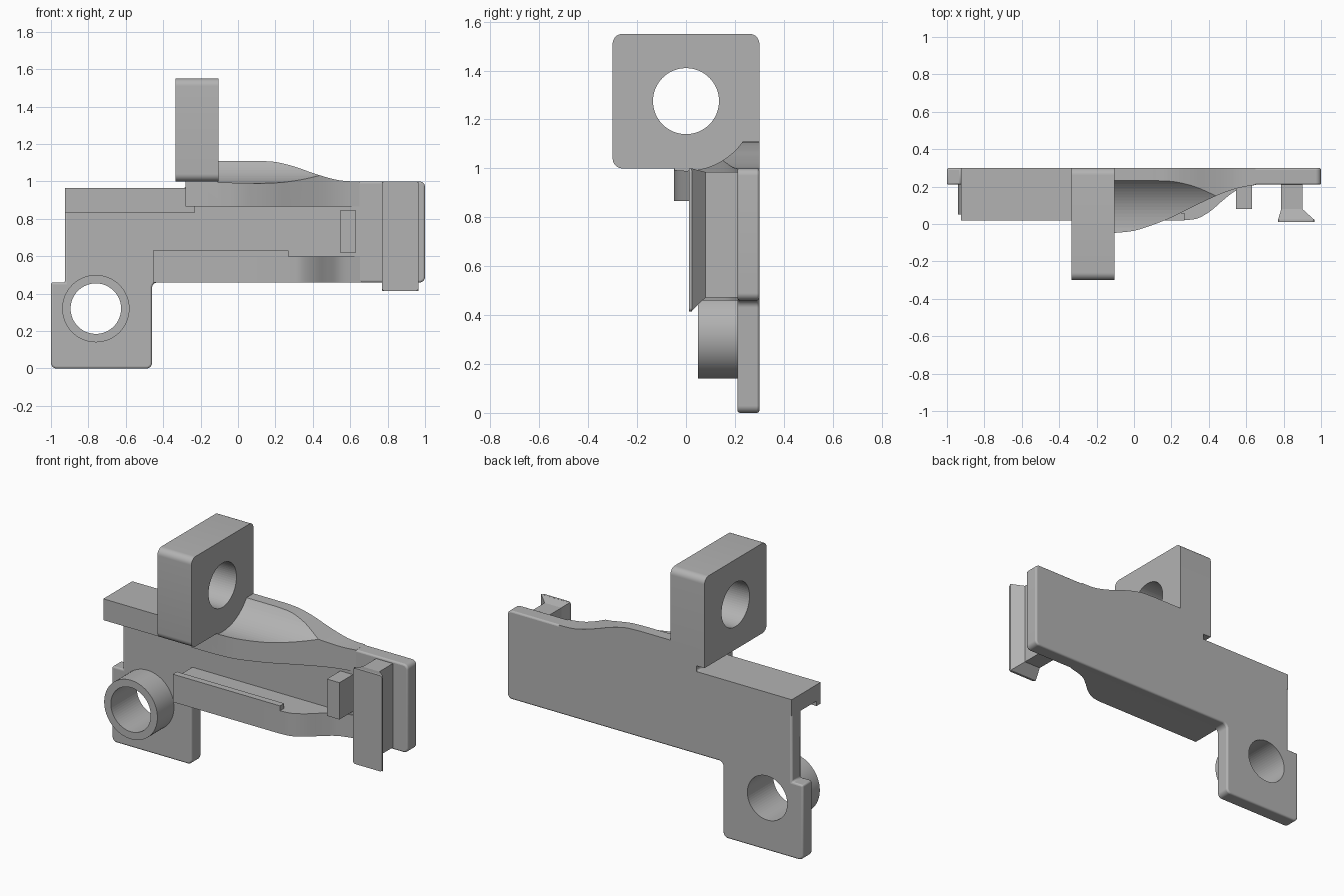
import bpy, bmesh, math
from mathutils import Vector

cube = bpy.data.objects.get("Cube")
if cube:
    bpy.data.objects.remove(cube, do_unlink=True)

grey = bpy.data.materials.new("plain grey")
grey.use_nodes = True
grey.diffuse_color = (0.45, 0.45, 0.45, 1)
grey.node_tree.nodes["Principled BSDF"].inputs["Base Color"].default_value = (0.45, 0.45, 0.45, 1)


def place(axis, a, b, d):
    """Put a 2D outline point (a, b) at depth d along the axis."""
    return {"x": (d, a, b), "y": (a, d, b), "z": (a, b, d)}[axis]


def loft(name, axis, start, d0, end, d1):
    """Solid between two matching outlines."""
    bm = bmesh.new()
    low = [bm.verts.new(place(axis, a, b, d0)) for a, b in start]
    high = [bm.verts.new(place(axis, a, b, d1)) for a, b in end]
    bm.faces.new(low)
    bm.faces.new(high)
    n = len(low)
    for i in range(n):
        j = (i + 1) % n
        bm.faces.new((low[i], low[j], high[j], high[i]))
    bmesh.ops.recalc_face_normals(bm, faces=bm.faces)
    mesh = bpy.data.meshes.new(name)
    bm.to_mesh(mesh)
    bm.free()
    mesh.materials.append(grey)
    obj = bpy.data.objects.new(name, mesh)
    bpy.context.collection.objects.link(obj)
    return obj


def prism(name, axis, outline, lo, hi):
    return loft(name, axis, outline, lo, outline, hi)


def rect(a0, a1, b0, b1):
    return [(a0, b0), (a1, b0), (a1, b1), (a0, b1)]


def circle(a, b, r, n=64):
    steps = [math.tau * i / n for i in range(n)]
    return [(a + r * math.cos(t), b + r * math.sin(t)) for t in steps]


def rounded(corners, n=8):
    """Outline with a corner radius given for each (a, b, radius)."""
    out = []
    for i, (a, b, r) in enumerate(corners):
        p = Vector((a, b))
        u = (Vector(corners[i - 1][:2]) - p).normalized()
        v = (Vector(corners[(i + 1) % len(corners)][:2]) - p).normalized()
        if r == 0:
            out.append((a, b))
            continue
        for k in range(n + 1):
            t = math.pi / 2 * k / n
            out.append(tuple(p + u * r * (1 - math.sin(t)) + v * r * (1 - math.cos(t))))
    return out


def smooth(pts, n=5):
    """Catmull-Rom curve through the points."""
    p = [Vector(q) for q in pts]
    p = [2 * p[0] - p[1]] + p + [2 * p[-1] - p[-2]]
    out = []
    for i in range(1, len(p) - 2):
        a, b, c, d = p[i - 1:i + 3]
        for k in range(n):
            t = k / n
            out.append(tuple((2 * b + (c - a) * t + (2 * a - 5 * b + 4 * c - d) * t * t
                              + (3 * b - a - 3 * c + d) * t ** 3) / 2))
    return out + [tuple(pts[-1])]


def boolean(obj, tool, operation="DIFFERENCE"):
    mod = obj.modifiers.new("boolean", "BOOLEAN")
    mod.operation, mod.object, mod.solver = operation, tool, "EXACT"
    tool.hide_render = True
    tool.hide_set(True)


def bevel(obj, width):
    mod = obj.modifiers.new("bevel", "BEVEL")
    mod.width, mod.segments, mod.limit_method = width, 3, "ANGLE"


# Back plate with the lower left tab
plate = prism("back_plate", "y", rounded([
    (-1, 0, .03), (-.46, 0, .03), (-.46, .46, .03), (1, .46, .03), (1, 1, .03),
    (-.28, 1, 0), (-.28, .965, 0), (-.925, .965, 0), (-.925, .46, 0), (-1, .46, 0)]), .21, .3)
bevel(plate, .01)

# Round boss with a hole through it and the plate
boss = prism("boss_ring", "y", circle(-.76, .32, .18), .05, .22)
bore = prism("boss_bore_cutter", "y", circle(-.76, .32, .135), -.1, .5)
boolean(plate, bore)
boolean(boss, bore)

# Upper ledge with a down-turned lip
prism("upper_ledge", "x", [(.3, .965), (.02, .965), (.02, .835), (.06, .835),
                           (.06, .865), (.3, .865)], -.925, -.23)

# Curved flange: plan outline meets the hump profile, then a round trough is cut
front = smooth([(-.105, -.048), (0, -.036), (.1, -.005), (.2, .035), (.3, .085),
                (.45, .155), (.55, .19), (.65, .21)])
flange = prism("curved_flange", "z", [(-.28, -.05)] + front + [(.65, .3), (-.28, .3)], .867, 1.2)
hump = smooth([(.1, 1.11), (.2, 1.104), (.3, 1.08), (.4, 1.045), (.5, 1.015), (.58, 1.002), (.7, 1)])
profile = prism("hump_profile_cutter", "y", [(-.4, 1.11)] + hump + [(.7, .8), (-.4, .8)], -.5, .5)
trough = prism("trough_cutter", "x", circle(0, 1.275, .285, 96), -.106, .8)
boolean(flange, profile, "INTERSECT")
boolean(flange, trough)

# Upright mounting block with a cross hole
block = prism("mounting_block", "x", rounded([
    (-.3, 1, .04), (.3, 1, 0), (.3, 1.55, .04), (-.3, 1.55, .04)]), -.335, -.105)
boolean(block, prism("block_hole_cutter", "x", circle(0, 1.275, .135), -.6, .2))

# Lower shelf, curving back into the plate, with an upturned lip
sweep = smooth([(.27, .02), (.34, .03), (.41, .07), (.48, .13), (.55, .18), (.66, .212)])
prism("lower_shelf", "z", [(-.455, .02)] + sweep + [(.66, .25), (-.455, .25)], .46, .6)
prism("lower_shelf_lip", "z", rect(-.455, .27, .02, .06), .59, .63)

# Small stop tab
prism("stop_tab", "z", rect(.545, .63, .08, .22), .62, .845)

# Flared rail at the end
neck = rect(.787, .9, .472, .985)
prism("rail_neck", "y", neck, .075, .22)
loft("rail_flare", "y", neck, .08, rect(.77, .965, .415, 1), .022)
prism("rail_face", "y", rounded([(.77, .415, .015), (.965, .415, .015),
                                 (.965, 1, .015), (.77, 1, .015)]), .012, .024)

# Smooth the rounded parts while keeping the edges sharp
for obj in bpy.context.view_layer.objects:
    obj.select_set(obj.type == "MESH" and not obj.hide_render)
bpy.context.view_layer.objects.active = plate
bpy.ops.object.shade_smooth_by_angle(angle=math.radians(30))
